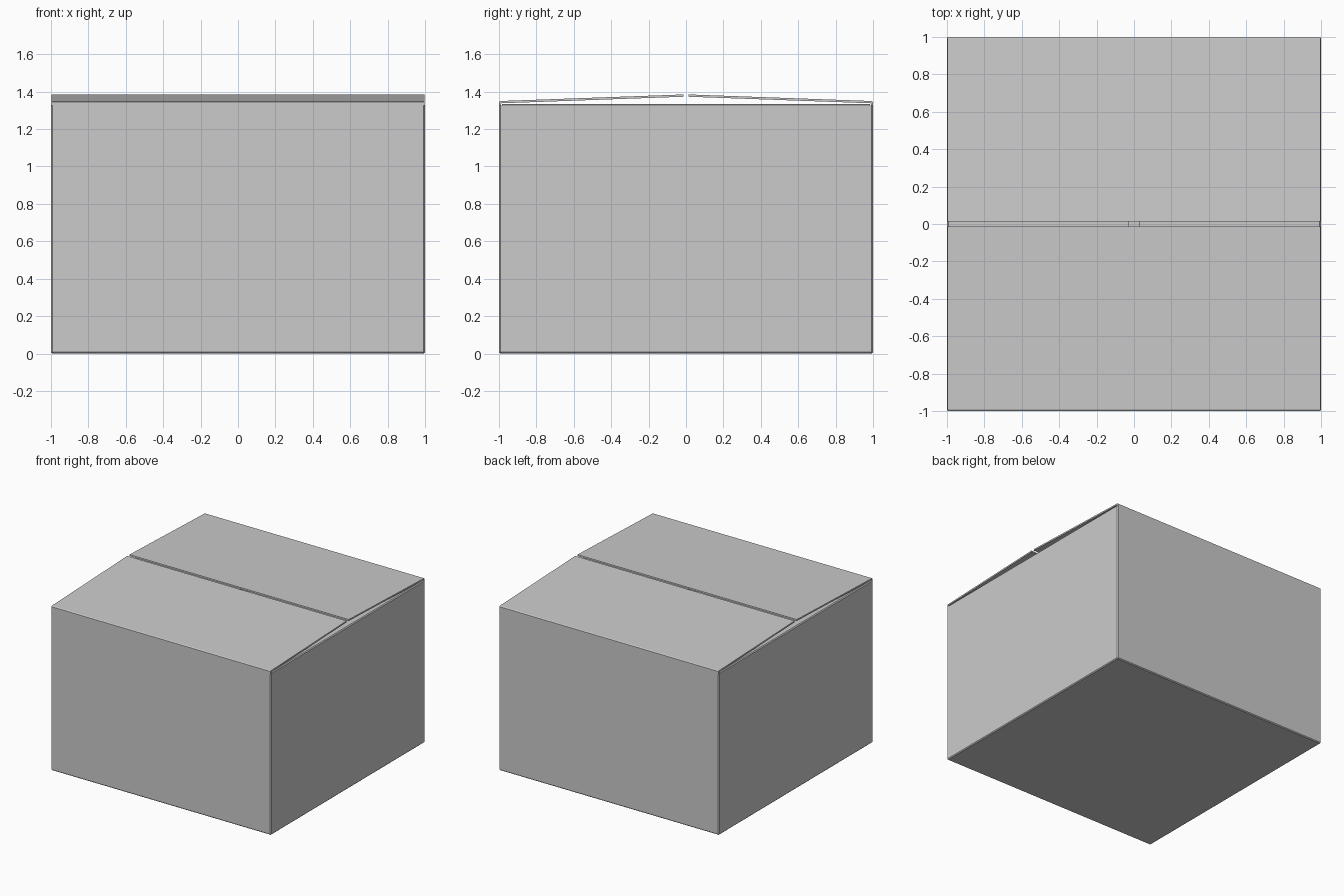
import bpy, bmesh
from mathutils import Matrix

if "Cube" in bpy.data.objects:
    bpy.data.objects.remove(bpy.data.objects["Cube"])

T = 0.012       # board thickness
H = 1.325       # height of the box body
C = 0.007       # crease size


def finish(bm, name):
    bmesh.ops.recalc_face_normals(bm, faces=bm.faces)
    me = bpy.data.meshes.new(name)
    bm.to_mesh(me)
    bm.free()
    ob = bpy.data.objects.new(name, me)
    bpy.context.collection.objects.link(ob)
    return ob


def flap(name, profile, half_width, turns):
    """Extrude a closed (y, z) profile along x, then turn it in quarter turns about z."""
    bm = bmesh.new()
    face = bm.faces.new([bm.verts.new((-half_width, y, z)) for y, z in profile])
    ext = bmesh.ops.extrude_face_region(bm, geom=[face])
    moved = [v for v in ext["geom"] if isinstance(v, bmesh.types.BMVert)]
    bmesh.ops.translate(bm, verts=moved, vec=(2 * half_width, 0, 0))
    bm.transform(Matrix.Rotation(turns * 1.5707963, 4, "Z"))
    return finish(bm, name)


# Open-topped box body with softened creases
bm = bmesh.new()
bmesh.ops.create_cube(bm, size=1)
bmesh.ops.scale(bm, verts=bm.verts, vec=(2, 2, H))
bmesh.ops.translate(bm, verts=bm.verts, vec=(0, 0, H / 2))
top = [f for f in bm.faces if f.calc_center_median().z > H - 0.01]
bmesh.ops.delete(bm, geom=top, context="FACES_ONLY")
creases = [e for e in bm.edges if not e.is_boundary]
bmesh.ops.bevel(bm, geom=creases, offset=C, segments=1, affect="EDGES")
body = finish(bm, "box_body")
mod = body.modifiers.new("board", "SOLIDIFY")
mod.thickness = T
mod.offset = -1

# Inner flaps, folded flat from the side walls
inner = [(-1, H), (-1, H + 0.003), (-1 + C, 1.335), (-0.03, 1.335),
         (-0.03, 1.335 - T), (-1 + T, 1.335 - T)]
# Outer flaps, rising gently to the middle from the front and back walls
outer = [(-1, H), (-1, 1.345), (-1 + C, 1.35), (-0.014, 1.385),
         (-0.013, 1.385 - T), (-1 + T, 1.35 - T), (-1 + T, H)]

for name, turns in (("front", 0), ("back", 2)):
    flap(name + "_outer_flap", outer, 0.997, turns)
for name, turns in (("right", 1), ("left", 3)):
    flap(name + "_inner_flap", inner, 0.985, turns)
